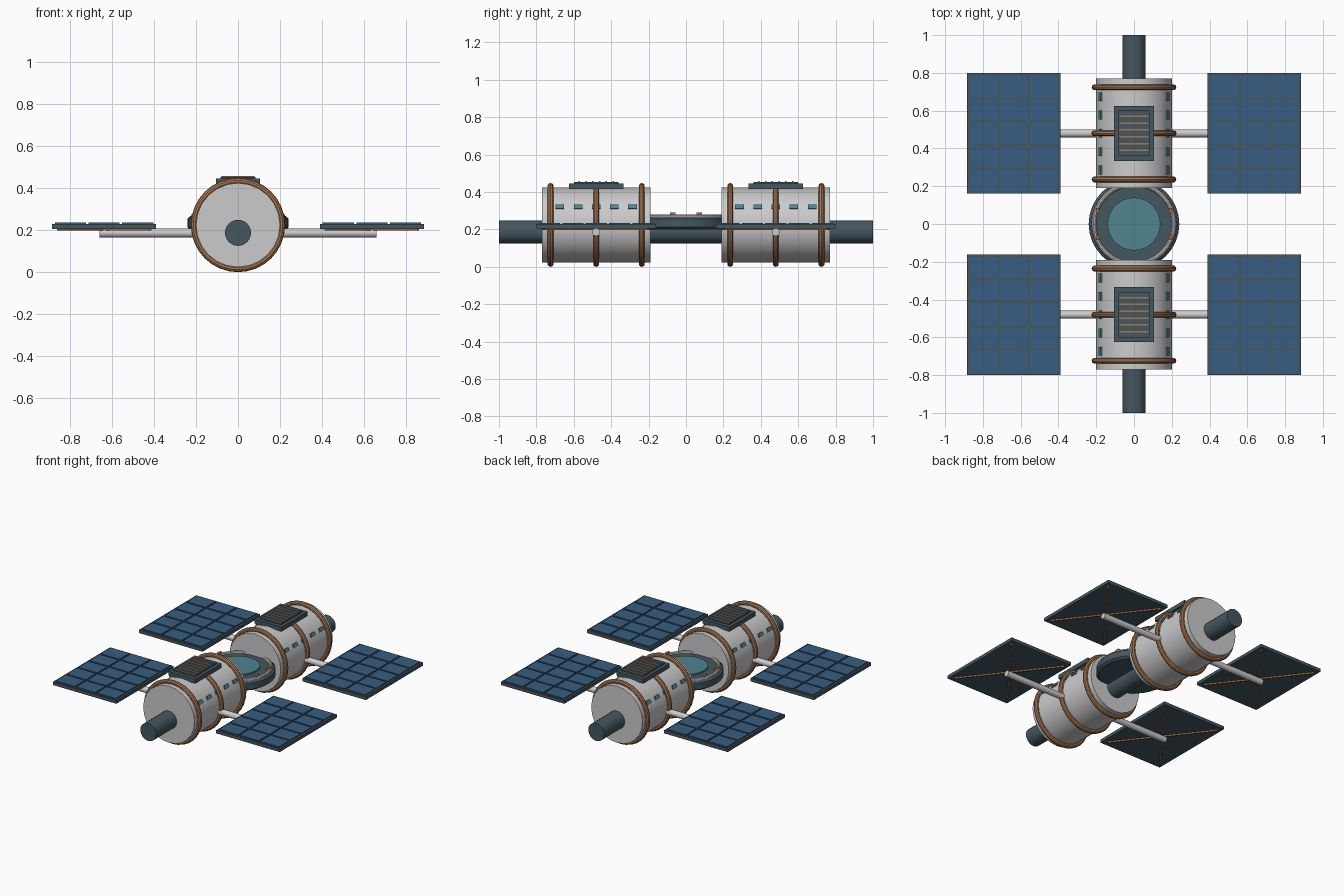
import bpy, bmesh, math
from mathutils import Matrix, Vector

if "Cube" in bpy.data.objects:
    bpy.data.objects.remove(bpy.data.objects["Cube"])


def material(name, r, g, b):
    m = bpy.data.materials.new(name)
    m.diffuse_color = (r, g, b, 1)
    m.use_nodes = True
    m.node_tree.nodes["Principled BSDF"].inputs["Base Color"].default_value = m.diffuse_color
    return m


HULL = material("hull", 0.62, 0.65, 0.65)
DARK = material("slate", 0.06, 0.095, 0.115)
COPPER = material("copper", 0.40, 0.19, 0.085)
BLUE = material("solar_blue", 0.04, 0.11, 0.22)
GLASS = material("teal_glass", 0.08, 0.23, 0.28)
CZ = 0.224  # module axis height


def finish(o, name, mat, smooth=False):
    o.name = name
    o.data.materials.append(mat)
    if smooth:
        bpy.ops.object.select_all(action='DESELECT')
        o.select_set(True)
        bpy.context.view_layer.objects.active = o
        bpy.ops.object.shade_smooth_by_angle(angle=math.radians(35))
    return o


def cylinder(name, loc, r, length, mat, rot=(0, 0, 0), n=24):
    bpy.ops.mesh.primitive_cylinder_add(vertices=n, radius=r, depth=length, location=loc, rotation=rot)
    return finish(bpy.context.object, name, mat, True)


def torus(name, loc, big, small, mat, rot=(0, 0, 0)):
    bpy.ops.mesh.primitive_torus_add(location=loc, rotation=rot, major_radius=big, minor_radius=small,
                                     major_segments=32, minor_segments=10)
    return finish(bpy.context.object, name, mat, True)


def boxes(name, items, mat):
    """One object from (centre, size, euler matrix or None) boxes."""
    bm = bmesh.new()
    for c, s, rot in items:
        m = Matrix.Translation(c) @ (rot or Matrix()) @ Matrix.Diagonal((*s, 1))
        bmesh.ops.create_cube(bm, size=1, matrix=m)
    me = bpy.data.meshes.new(name)
    bm.to_mesh(me)
    bm.free()
    o = bpy.data.objects.new(name, me)
    bpy.context.collection.objects.link(o)
    return finish(o, name, mat)


def lathe(name, profile, mat, n=32):
    bm = bmesh.new()
    vs = [bm.verts.new((r, 0, z)) for r, z in profile]
    es = [bm.edges.new(p) for p in zip(vs, vs[1:])]
    bmesh.ops.spin(bm, geom=vs + es, cent=(0, 0, 0), axis=(0, 0, 1), angle=2 * math.pi, steps=n)
    bmesh.ops.remove_doubles(bm, verts=bm.verts, dist=1e-5)
    bmesh.ops.recalc_face_normals(bm, faces=bm.faces)
    me = bpy.data.meshes.new(name)
    bm.to_mesh(me)
    bm.free()
    o = bpy.data.objects.new(name, me)
    bpy.context.collection.objects.link(o)
    return finish(o, name, mat, True)


ALONG_Y = (math.pi / 2, 0, 0)
ALONG_X = (0, math.pi / 2, 0)

# Central spine
cylinder("spine", (0, 0, 0.187), 0.062, 2.0, DARK, ALONG_Y)

# Docking hub with rim, glass and marker lights
lathe("hub", [(0, 0.2), (0.225, 0.2), (0.24, 0.212), (0.24, 0.255), (0.225, 0.268), (0, 0.268)], DARK)
torus("hub_rim", (0, 0, 0.268), 0.212, 0.012, HULL)
cylinder("hub_glass", (0, 0, 0.27), 0.14, 0.014, GLASS, n=32)
boxes("hub_lights", [((sx * 0.193, y, 0.277), (0.018, 0.03, 0.026), None)
                     for sx in (-1, 1) for y in (-0.07, 0.07)], COPPER)

for sy, end in ((-1, "front"), (1, "back")):
    yc = sy * 0.48
    # Pressure module and its bands
    cylinder(end + "_module", (0, yc, CZ), 0.2, 0.58, HULL, ALONG_Y)
    for i, dy in enumerate((-0.244, 0, 0.244)):
        torus(f"{end}_band_{i}", (0, yc + dy, CZ), 0.208, 0.016, COPPER, ALONG_Y)
    # Windows along both flanks
    wins = []
    for sx in (-1, 1):
        a = math.radians(28.5)
        for k in range(-2, 3):
            c = Vector((sx * 0.2 * math.cos(a), yc + k * 0.097, CZ + 0.2 * math.sin(a)))
            wins.append((c, (0.014, 0.046, 0.024), Matrix.Rotation(-sx * a, 4, 'Y')))
    boxes(end + "_windows", wins, GLASS)
    # Roof radiator
    boxes(end + "_radiator", [((0, yc, 0.43), (0.21, 0.292, 0.03), None),
                              ((0, yc, 0.446), (0.165, 0.24, 0.014), None)], DARK)
    boxes(end + "_radiator_fins", [((0, yc - 0.09 + i * 0.036, 0.454), (0.155, 0.008, 0.008), None)
                                   for i in range(6)], COPPER)
    # Boom carrying the solar wings
    cylinder(end + "_boom", (0, yc, 0.186), 0.021, 1.32, HULL, ALONG_X, 16)
    for sx, side in ((-1, "left"), (1, "right")):
        xc = sx * 0.637
        tag = f"{end}_{side}"
        boxes(tag + "_panel_frame", [((xc, yc, 0.217), (0.495, 0.638, 0.022), None)], DARK)
        # Solar cells, 3 x 5
        boxes(tag + "_solar_cells",
              [((xc + (i - 1) * 0.16, yc + (j - 2) * 0.125, 0.23), (0.148, 0.113, 0.01), None)
               for i in range(3) for j in range(5)], BLUE)
        # Diagonal braces underneath
        d = math.atan2(0.638, 0.495)
        boxes(tag + "_braces", [((xc, yc, 0.203), (0.72, 0.011, 0.012), Matrix.Rotation(s * d, 4, 'Z'))
                                for s in (-1, 1)], COPPER)
